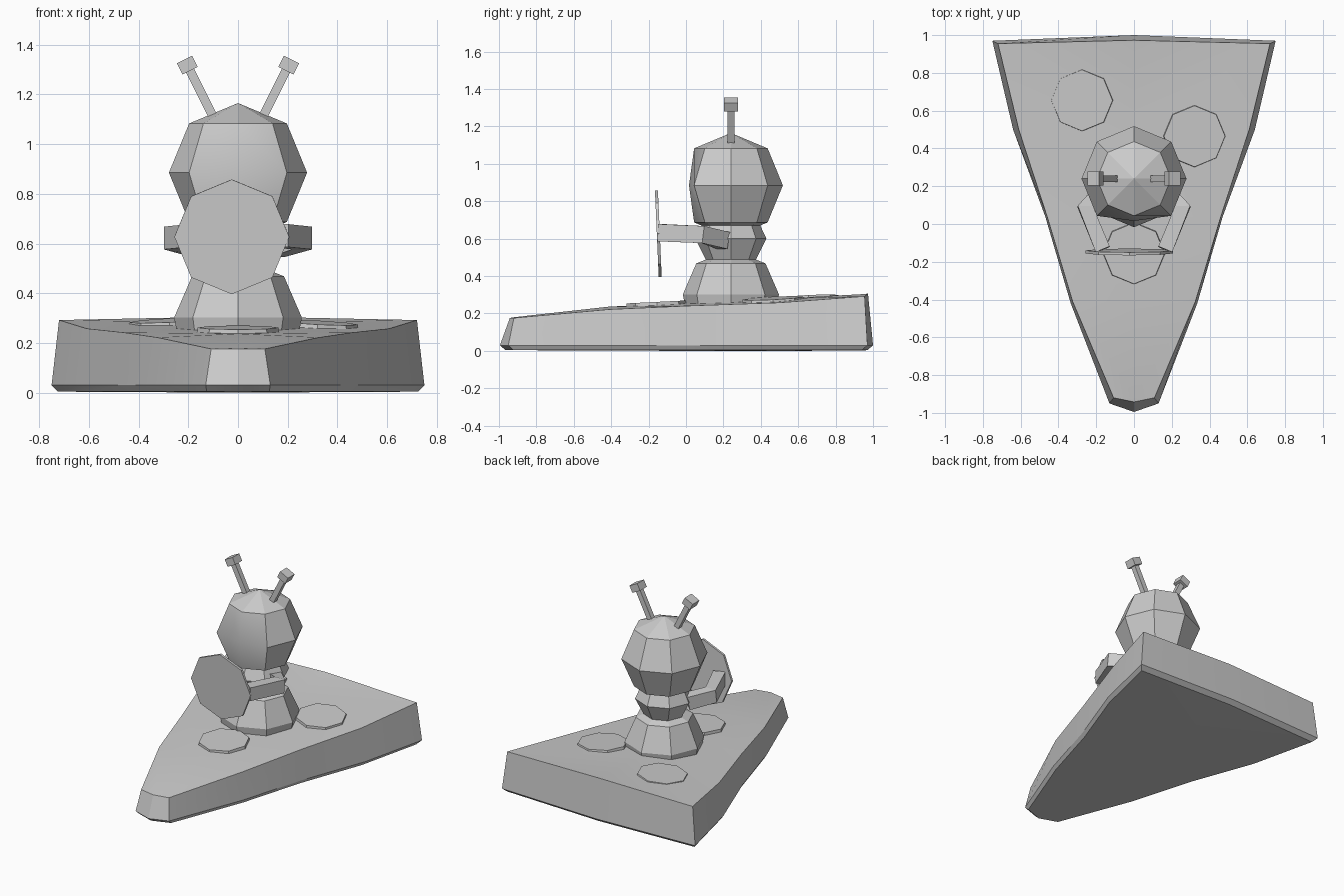
import bpy, bmesh, math
from mathutils import Vector, Matrix

if "Cube" in bpy.data.objects:
    bpy.data.objects.remove(bpy.data.objects["Cube"])

grey = bpy.data.materials.new("light_grey")
grey.diffuse_color = (0.6, 0.6, 0.6, 1)
grey.use_nodes = True
grey.node_tree.nodes["Principled BSDF"].inputs["Base Color"].default_value = grey.diffuse_color
CY = 0.24  # y of the figure's axis


def finish(name, bm, smooth=None):
    bmesh.ops.recalc_face_normals(bm, faces=bm.faces)
    me = bpy.data.meshes.new(name)
    bm.to_mesh(me)
    bm.free()
    ob = bpy.data.objects.new(name, me)
    bpy.context.collection.objects.link(ob)
    me.materials.append(grey)
    if smooth:
        bpy.ops.object.select_all(action='DESELECT')
        ob.select_set(True)
        bpy.context.view_layer.objects.active = ob
        bpy.ops.object.shade_smooth_by_angle(angle=math.radians(smooth))
    return ob


def loft(bm, rings):
    """Skin closed rings of points and cap both ends."""
    vs = [[bm.verts.new(p) for p in r] for r in rings]
    n = len(vs[0])
    for a, b in zip(vs, vs[1:]):
        for i in range(n):
            j = (i + 1) % n
            bm.faces.new((a[i], a[j], b[j], b[i]))
    bm.faces.new(vs[0])
    bm.faces.new(vs[-1])
    return vs


def turned(name, profile):
    """Eight-sided turned part around the figure's axis."""
    bm = bmesh.new()
    loft(bm, [[(r * math.cos(k * math.pi / 4), CY + r * math.sin(k * math.pi / 4), z)
               for k in range(8)] for r, z in profile])
    return finish(name, bm)


# Wedge base: stations of half width, y, top z, top half width, top y
stations = [(0.13, -0.95, 0.176, 0.108, -0.92), (0.335, -0.42, 0.222, 0.325, -0.41),
            (0.47, 0.04, 0.242, 0.46, 0.04), (0.64, 0.50, 0.258, 0.61, 0.50),
            (0.75, 0.97, 0.292, 0.72, 0.955)]
nose, tail = (0, -0.995, 0.176, 0, -0.942), (0, 1.0, 0.307, 0, 0.973)
outline = [nose] + stations + [tail] + [(-w, y, z, -tw, ty) for w, y, z, tw, ty in reversed(stations)]
bm = bmesh.new()
rows = [[bm.verts.new(p) for p in ring] for ring in (
    [(s[0] * 0.965, s[1] * 0.97, 0.004) for s in outline],
    [(s[0], s[1], 0.03) for s in outline],
    [(s[3], s[4], s[2]) for s in outline])]
n = len(outline)
for a, b in zip(rows, rows[1:]):
    for i in range(n):
        j = (i + 1) % n
        bm.faces.new((a[i], a[j], b[j], b[i]))
# Crowned top and flat underside share a row of centre points
for row, heights in ((rows[2], (0.18, 0.237, 0.256, 0.280, 0.304)), (rows[0], (0.004, 0.002, 0, 0, 0.002))):
    mid = [row[0]] + [bm.verts.new((0, row[i + 1].co.y, h)) for i, h in enumerate(heights)] + [row[6]]
    for i in range(6):
        for side in ([row[k] for k in range(7)], [row[-k % n] for k in range(7)]):
            quad = [mid[i], mid[i + 1], side[i + 1], side[i]]
            bm.faces.new(list(dict.fromkeys(quad)))
finish("wedge_base", bm, 30)

# Round toppings lying on the sloping top
for k, (x, y, z, roll) in enumerate(((-0.275, 0.655, 0.281, -0.05),
                                     (0.32, 0.465, 0.272, 0.05), (0, -0.155, 0.252, 0))):
    bm = bmesh.new()
    M = Matrix.Translation((x, y, z)) @ Matrix.Rotation(0.05, 4, 'X') @ Matrix.Rotation(roll, 4, 'Y')
    bmesh.ops.create_cone(bm, cap_ends=True, segments=8, radius1=0.165, radius2=0.162, depth=0.02, matrix=M)
    finish("topping_%d" % (k + 1), bm)

# Bell-shaped lower body and rounded chest
turned("lower_body", [(0.245, 0.24), (0.257, 0.302), (0.185, 0.468), (0.13, 0.49)])
turned("chest", [(0.13, 0.48), (0.19, 0.60), (0.15, 0.685), (0.10, 0.70)])

# Head: coarse ball with a flattened face
bm = bmesh.new()
bmesh.ops.create_uvsphere(bm, u_segments=8, v_segments=4, radius=1,
                          matrix=Matrix.Translation((0, CY, 0.885)) @ Matrix.Diagonal((0.278, 0.278, 0.28, 1)))
bm.verts.ensure_lookup_table()
front = min(bm.verts, key=lambda v: v.co.y)
front.co.y = 0.016
face_panel = [f.index for f in bm.faces if front in f.verts]
for f in front.link_faces:
    f.smooth = True
finish("head", bm)


def limb(name, points, up_half, side_half):
    """Square-section limb along a path."""
    pts = [Vector(p) for p in points]
    rings = []
    for i, p in enumerate(pts):
        d = (pts[min(i + 1, len(pts) - 1)] - pts[max(i - 1, 0)]).normalized()
        s = d.cross(Vector((0, 0, 1))).normalized()
        u = s.cross(d)
        rings.append([p + s * a * side_half + u * b * up_half
                      for a, b in ((1, 1), (-1, 1), (-1, -1), (1, -1))])
    bm = bmesh.new()
    loft(bm, rings)
    return finish(name, bm)


for name, sx in (("left", -1), ("right", 1)):
    # Arm: shoulder, elbow, hand
    limb(name + "_arm", [(sx * 0.15, 0.20, 0.59), (sx * 0.258, 0.09, 0.622), (sx * 0.165, -0.135, 0.632)], 0.046, 0.04)
    # Antenna stalk and tip
    base, top = Vector((sx * 0.095, CY, 1.10)), Vector((sx * 0.195, CY, 1.30))
    d = (top - base).normalized()
    limb(name + "_antenna", [base, top], 0.018, 0.018)
    limb(name + "_antenna_tip", [top - d * 0.005, top + d * 0.045], 0.034, 0.037)

# Eight-sided shield, leaning slightly forward
bm = bmesh.new()
M = (Matrix.Translation((-0.025, -0.148, 0.627)) @ Matrix.Rotation(math.radians(92.5), 4, 'X'))
bmesh.ops.create_cone(bm, cap_ends=True, segments=8, radius1=0.231, radius2=0.231, depth=0.016, matrix=M)
finish("shield", bm)
